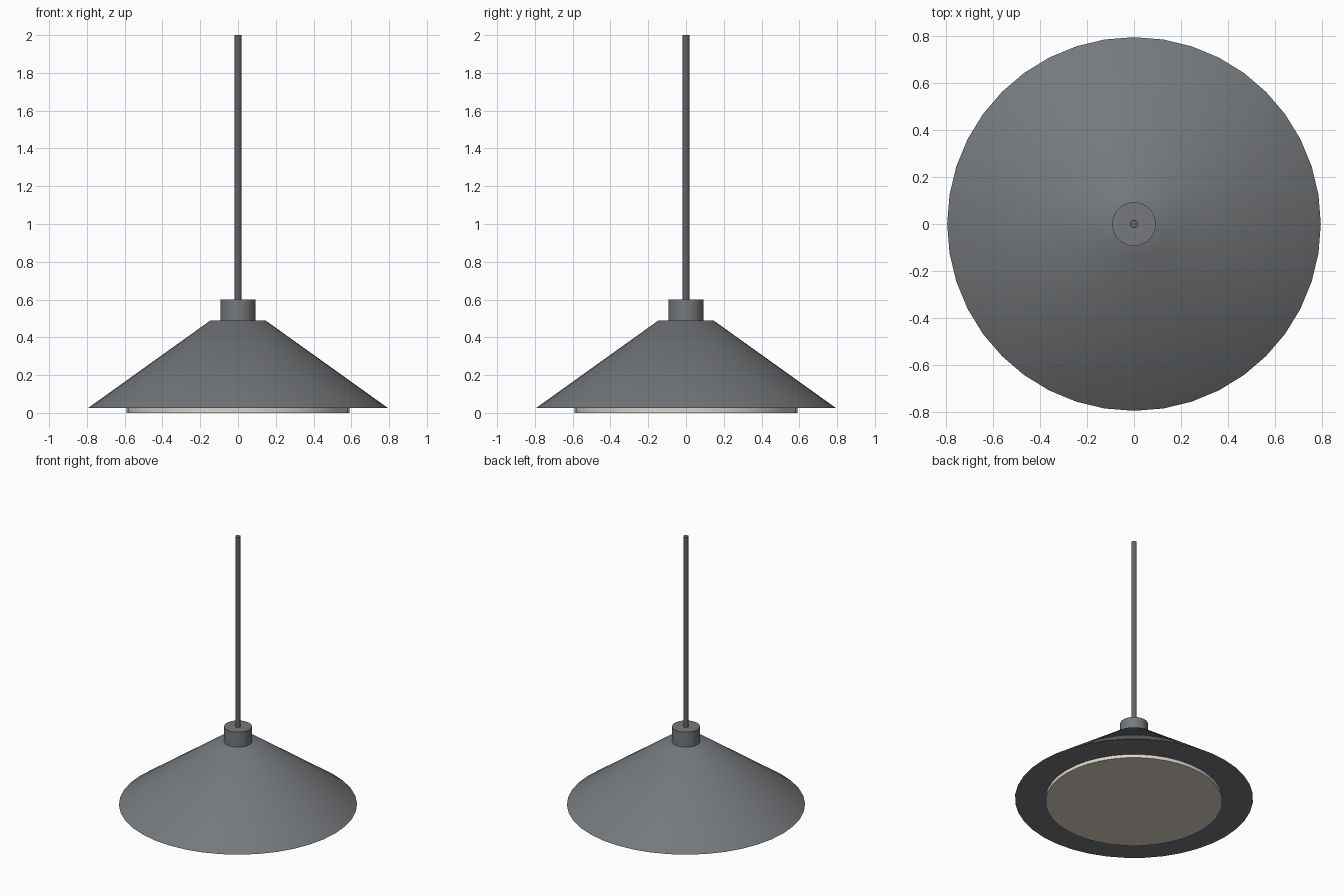
import bpy
import math

cube = bpy.data.objects.get("Cube")
if cube:
    bpy.data.objects.remove(cube, do_unlink=True)


def material(name, rgb):
    mat = bpy.data.materials.new(name)
    mat.use_nodes = True
    mat.diffuse_color = (*rgb, 1)
    mat.node_tree.nodes["Principled BSDF"].inputs["Base Color"].default_value = (*rgb, 1)
    return mat


def turned(name, sides, r_low, r_high, z_low, z_high, mat):
    """Closed, smooth-sided cone or cylinder between two heights."""
    bpy.ops.mesh.primitive_cone_add(vertices=sides, radius1=r_low, radius2=r_high,
                                    depth=z_high - z_low,
                                    location=(0, 0, (z_low + z_high) / 2))
    obj = bpy.context.object
    obj.name = name
    obj.data.materials.append(mat)
    bpy.ops.object.shade_smooth_by_angle(angle=math.radians(40))
    return obj


grey = material("grey metal", (0.18, 0.19, 0.2))
dark = material("dark rod metal", (0.12, 0.125, 0.13))
cream = material("cream diffuser", (0.72, 0.68, 0.6))

# Diffuser disc, conical shade, collar and hanging rod, bottom to top
turned("diffuser", 40, 0.59, 0.59, 0, 0.03, cream)
turned("shade", 40, 0.795, 0.145, 0.025, 0.49, grey)
turned("collar", 32, 0.093, 0.093, 0.485, 0.6, grey)
turned("rod", 16, 0.018, 0.018, 0.59, 2, dark)
